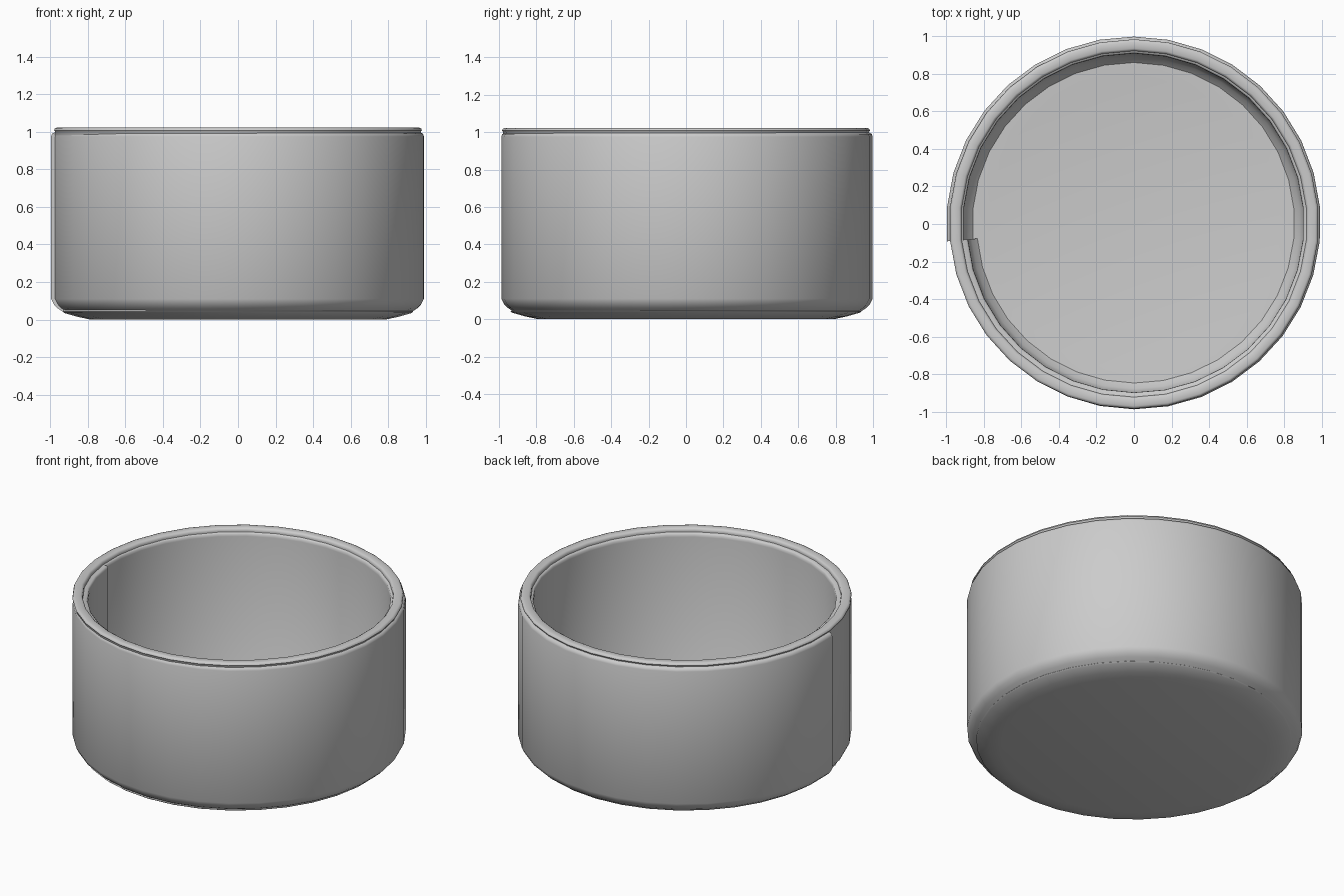
import bpy, bmesh
from math import sin, cos, pi, radians

if "Cube" in bpy.data.objects:
    bpy.data.objects.remove(bpy.data.objects["Cube"])

SEG = 34
STEP = 2 * pi / SEG
START = pi + STEP / 2          # seam sits just in front of the -x side


def finish(bm, name):
    bmesh.ops.recalc_face_normals(bm, faces=bm.faces)
    me = bpy.data.meshes.new(name)
    bm.to_mesh(me)
    bm.free()
    ob = bpy.data.objects.new(name, me)
    bpy.context.collection.objects.link(ob)
    bpy.ops.object.select_all(action='DESELECT')
    ob.select_set(True)
    bpy.context.view_layer.objects.active = ob
    bpy.ops.object.shade_smooth_by_angle(angle=radians(50))
    return ob


def sweep(name, profile, seam=0.0, closed_profile=True):
    """Turn an (r, z) profile round z; a seam makes an open, slightly spiral strip."""
    bm = bmesh.new()
    count = SEG + 1 if seam else SEG
    rings = []
    for i in range(count):
        a = START + i * STEP
        off = -seam * (1 - i / SEG) ** 2
        rings.append([bm.verts.new(((r + off) * cos(a), (r + off) * sin(a), z))
                      for r, z in profile])
    n = len(profile)
    for i in range(SEG):
        p, q = rings[i], rings[(i + 1) % count]
        for j in range(n if closed_profile else n - 1):
            k = (j + 1) % n
            bm.faces.new((p[j], q[j], q[k], p[k]))
    if seam:                       # square ends of the strip
        bm.faces.new(rings[0])
        bm.faces.new(rings[-1])
    if not closed_profile:         # discs closing both ends
        for j in (0, n - 1):
            bm.faces.new([ring[j] for ring in rings])
    return finish(bm, name)


# Wrapped wall strip with curled-in bottom edge
sweep("wall_band", [(0.935, 0.04), (0.965, 0.06), (0.985, 0.08), (1.0, 0.11),
                    (1.0, 0.975), (0.995, 0.99), (0.98, 0.998),
                    (0.92, 0.998), (0.912, 0.99), (0.91, 0.975),
                    (0.91, 0.14), (0.89, 0.10), (0.86, 0.07)], seam=0.022)

# Top rim ring
sweep("rim", [(0.978, 0.98), (0.978, 1.0), (0.984, 1.008), (0.98, 1.018), (0.97, 1.022),
              (0.935, 1.022), (0.925, 1.016), (0.922, 1.005), (0.922, 0.98)])

# Base plate with a shallow dished underside edge
sweep("base", [(0.79, 0.0), (0.86, 0.015), (0.93, 0.035), (0.938, 0.042),
               (0.92, 0.07), (0.86, 0.072), (0.78, 0.06)], closed_profile=False)
